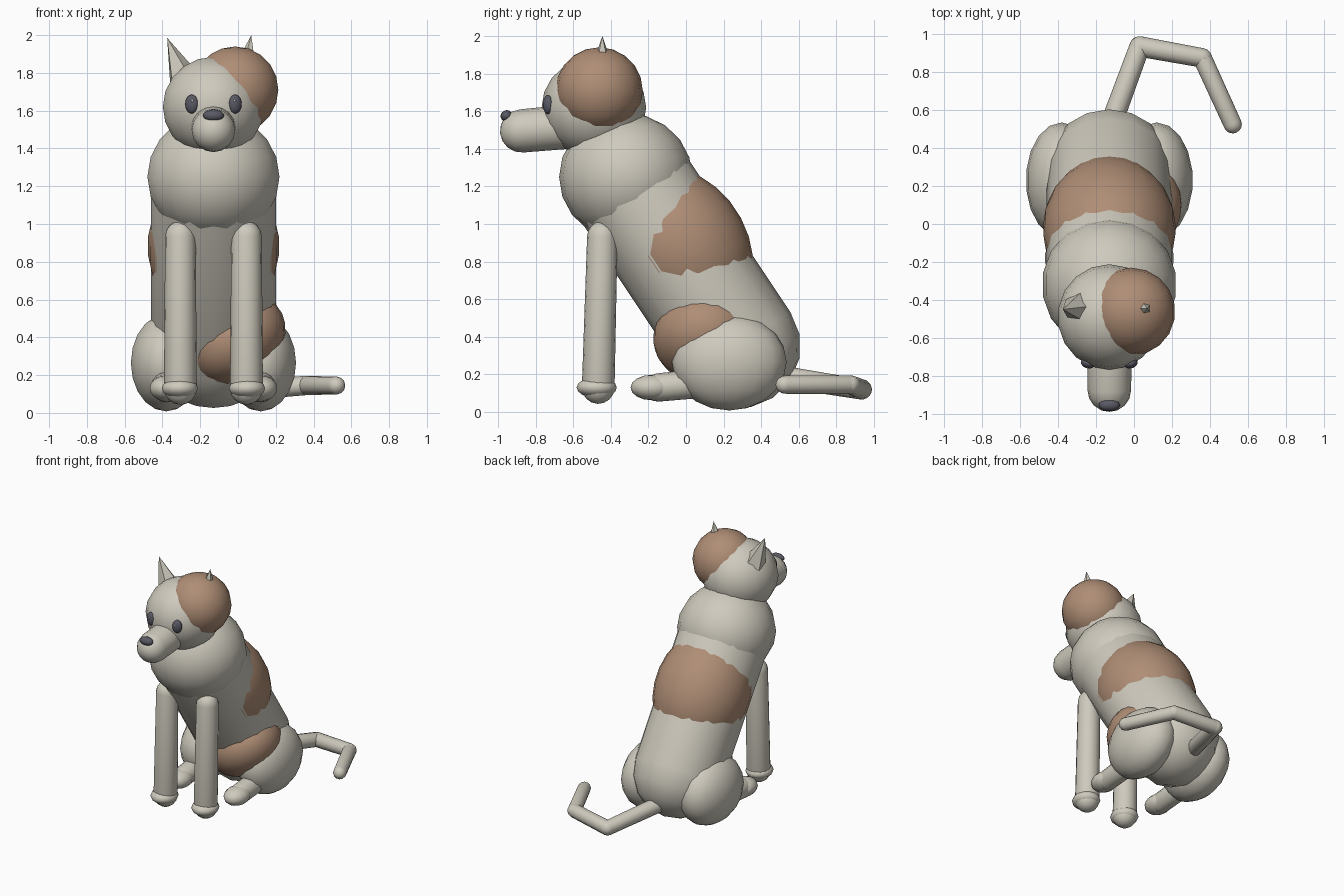
import bpy, bmesh
from math import sin, cos, pi, radians
from mathutils import Vector, Matrix

cube = bpy.data.objects.get("Cube")
if cube:
    bpy.data.objects.remove(cube, do_unlink=True)

MID = -0.13  # centre line of the animal, the tail sweeps to one side


def material(name, rgb, rough=0.6):
    m = bpy.data.materials.new(name)
    m.use_nodes = True
    m.diffuse_color = (*rgb, 1)
    bsdf = m.node_tree.nodes["Principled BSDF"]
    bsdf.inputs["Base Color"].default_value = (*rgb, 1)
    bsdf.inputs["Roughness"].default_value = rough
    return m


cream = material("cream fur", (0.62, 0.59, 0.51))
brown = material("brown fur", (0.43, 0.27, 0.18))
dark = material("dark slate", (0.10, 0.10, 0.13))


def finish(name, bm, matrix, mat, smooth=True):
    bm.transform(matrix)
    bmesh.ops.recalc_face_normals(bm, faces=bm.faces)
    for f in bm.faces:
        f.smooth = smooth
    mesh = bpy.data.meshes.new(name)
    bm.to_mesh(mesh)
    bm.free()
    mesh.materials.append(mat)
    obj = bpy.data.objects.new(name, mesh)
    bpy.context.scene.collection.objects.link(obj)
    return obj


def ball(name, centre, radii, mat, turn=Matrix(), seg=18):
    """Ellipsoid, optionally turned."""
    bm = bmesh.new()
    bmesh.ops.create_uvsphere(bm, u_segments=seg, v_segments=seg // 2 + 1, radius=1)
    size = Matrix.Diagonal((*radii, 1))
    return finish(name, bm, Matrix.Translation(centre) @ turn @ size, mat)


def aim(a, b):
    """Frame at a with its z axis towards b."""
    d = Vector(b) - Vector(a)
    return Matrix.Translation(a) @ d.to_track_quat('Z', 'Y').to_matrix().to_4x4()


def capsule(name, a, b, r, mat, r2=None, seg=16, steps=4):
    """Round-ended rod from a to b."""
    r2 = r2 or r
    length = (Vector(b) - Vector(a)).length
    arc = [i * pi / 2 / steps for i in range(1, steps + 1)]
    rings = [(r * sin(t), -r * cos(t)) for t in arc]
    rings += [(r2 * sin(t), length + r2 * cos(t)) for t in reversed(arc)]
    bm = bmesh.new()
    loops = [[bm.verts.new((rad * cos(2 * pi * k / seg), rad * sin(2 * pi * k / seg), z))
              for k in range(seg)] for rad, z in rings]
    for lo, hi in zip(loops, loops[1:]):
        for k in range(seg):
            n = (k + 1) % seg
            bm.faces.new((lo[k], lo[n], hi[n], hi[k]))
    for loop, z in ((loops[0], -r), (loops[-1], length + r2)):
        tip = bm.verts.new((0, 0, z))
        for k in range(seg):
            bm.faces.new((loop[k], loop[(k + 1) % seg], tip))
    return finish(name, bm, aim(a, b), mat)


def ear(name, base, tip, r):
    bm = bmesh.new()
    height = (Vector(tip) - Vector(base)).length
    bmesh.ops.create_cone(bm, cap_ends=True, segments=5, radius1=r, radius2=0, depth=height)
    bm.transform(Matrix.Translation((0, 0, height / 2)))
    finish(name, bm, aim(base, tip), cream, smooth=False)


# Body, leaning back from the chest to the rump
chest = (MID, -0.32, 1.25)
rump = (MID, 0.28, 0.35)
capsule("body", rump, chest, 0.33, cream)
ball("chest", chest, (0.355, 0.355, 0.34), cream)

# Brown coat patches bulging out of the body
lean = aim((0, 0, 0), Vector(chest) - Vector(rump))
ball("back_patch", (MID, -0.026, 0.883), (0.35, 0.35, 0.45), brown, lean, 24)
ball("hip_patch", (-0.01, 0.10, 0.39), (0.28, 0.275, 0.22), brown,
     Matrix.Rotation(radians(-35), 4, 'Y'), 24)

# Head
ball("head", (MID, -0.49, 1.62), (0.272, 0.278, 0.265), cream)
ball("head_patch", (-0.015, -0.462, 1.71), (0.232, 0.232, 0.23), brown)
capsule("snout", (MID, -0.6, 1.52), (MID, -0.875, 1.495), 0.118, cream, 0.115)
ball("nose", (MID, -0.955, 1.575), (0.056, 0.032, 0.03), dark,
     Matrix.Rotation(radians(35), 4, 'X'))
ear("right_ear", (-0.29, -0.44, 1.77), (-0.375, -0.45, 1.985), 0.085)
ear("left_ear", (0.04, -0.445, 1.79), (0.07, -0.445, 2.0), 0.075)

# Paired parts
for side, s in (("left", 1), ("right", -1)):
    def at(x, y, z):
        return (MID + s * x, y, z)

    ball(side + "_eye", at(0.115, -0.735, 1.635), (0.036, 0.025, 0.05), dark,
         Matrix.Rotation(radians(22 * s), 4, 'Z'))
    ball(side + "_eye_glint", at(0.112, -0.757, 1.653), (0.007, 0.006, 0.008), cream, seg=8)
    capsule(side + "_front_leg", at(0.175, -0.467, 0.13), at(0.175, -0.445, 0.935),
            0.087, cream, 0.081)
    ball(side + "_front_paw", at(0.178, -0.475, 0.13), (0.098, 0.107, 0.055), cream, seg=14)
    ball(side + "_thigh", at(0.25, 0.23, 0.265), (0.19, 0.305, 0.257), cream)
    capsule(side + "_hind_foot", at(0.25, 0.05, 0.15), at(0.25, -0.15, 0.13), 0.078, cream, 0.075)
    ball(side + "_hind_paw", at(0.25, -0.18, 0.13), (0.09, 0.115, 0.068), cream, seg=14)

# Tail, three straight rods with bends
tail = [(MID, 0.5, 0.19), (0.03, 0.935, 0.12), (0.36, 0.875, 0.145), (0.52, 0.525, 0.145)]
for i, (a, b) in enumerate(zip(tail, tail[1:])):
    capsule(f"tail_{i + 1}", a, b, 0.058 - 0.004 * i, cream, 0.054 - 0.003 * i, seg=12)
